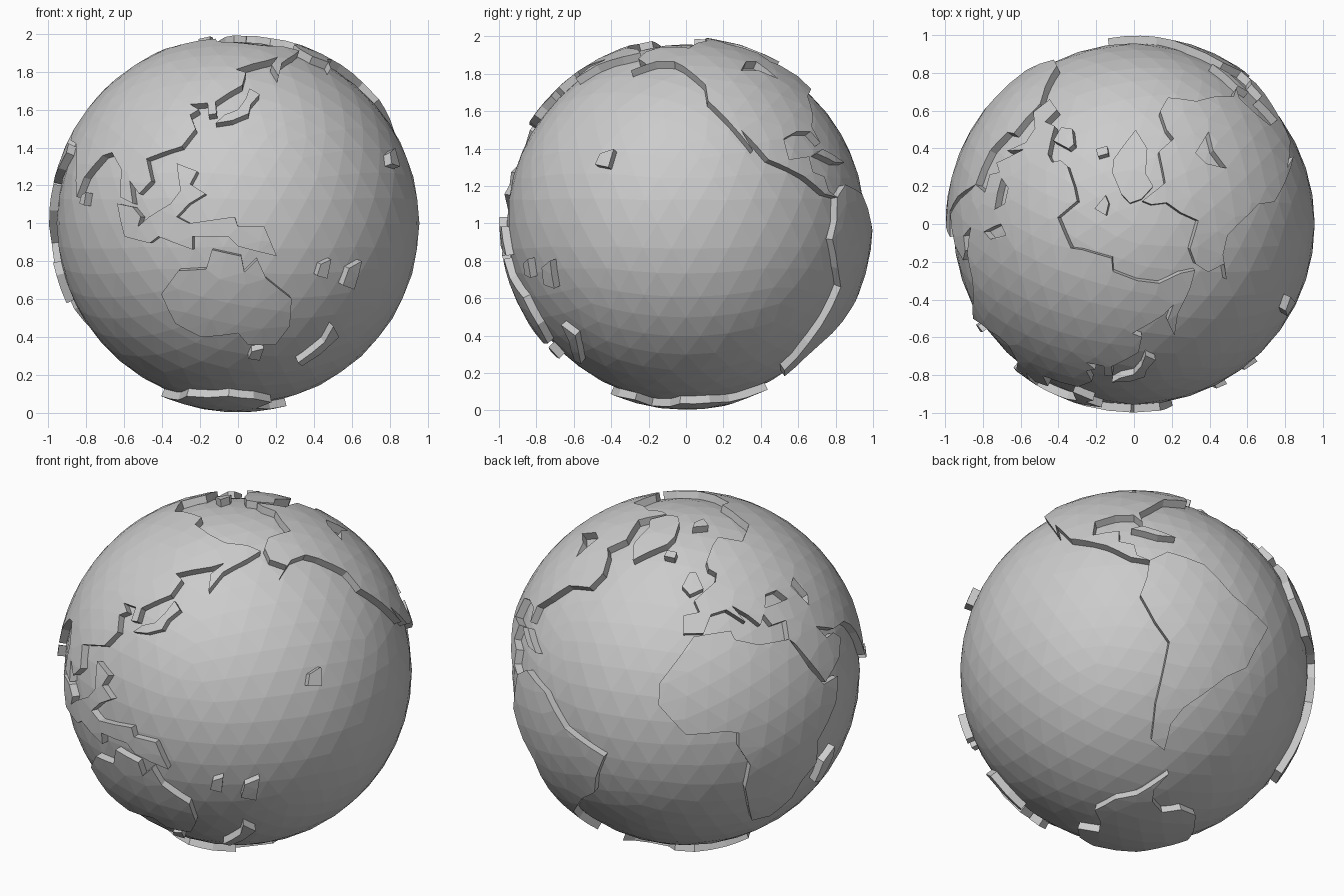
import bpy, bmesh
from math import radians, sin, cos, ceil, floor
from mathutils import Vector
from mathutils.geometry import delaunay_2d_cdt

if "Cube" in bpy.data.objects:
    bpy.data.objects.remove(bpy.data.objects["Cube"])

FRONT_LON = 137          # longitude facing -y
SEA_R, LAND_R, ROOT_R = 0.957, 0.998, 0.92
STEP = 0.14              # facet size
CENTRE = Vector((0, 0, 1))


def direction(lon, lat):
    a, b = radians(lon - FRONT_LON), radians(lat)
    return Vector((cos(b) * sin(a), -cos(b) * cos(a), sin(b)))


def outline(coords):
    """Unit directions round a coast, long runs subdivided along the sphere."""
    pts = [direction(*c) for c in coords]
    out = []
    for p, q in zip(pts, pts[1:] + pts[:1]):
        n = max(1, ceil(p.angle(q) / STEP))
        out += [p.slerp(q, i / n) for i in range(n)]
    return out


def inside(p, poly):
    hit = False
    for a, b in zip(poly, poly[1:] + poly[:1]):
        if (a.y > p.y) != (b.y > p.y):
            if p.x < (b.x - a.x) * (p.y - a.y) / (b.y - a.y) + a.x:
                hit = not hit
    return hit


def land(name, coords, holes=()):
    """Raised slab following the sphere, cut to a coast outline."""
    loops3 = [outline(c) for c in [coords, *holes]]
    c = sum(loops3[0], Vector()).normalized()
    u = c.orthogonal().normalized()
    v = c.cross(u)

    def flat(d):
        return Vector((d.dot(u), d.dot(v))) * (2 / (1 + d.dot(c)))

    def unflat(p):
        k = p.length_squared / 4
        return ((u * p.x + v * p.y) + c * (1 - k)) / (1 + k)

    loops = [[flat(d) for d in l] for l in loops3]

    def on_land(p):
        return inside(p, loops[0]) and not any(inside(p, h) for h in loops[1:])

    pts, edges = [], []
    for l in loops:
        s, n = len(pts), len(l)
        pts += l
        edges += [(s + i, s + (i + 1) % n) for i in range(n)]
    reach = max(p.length for p in loops[0])
    m = ceil(reach / STEP) + 1
    for j in range(-m, m + 1):
        for i in range(-m, m + 1):
            p = Vector(((i + 0.5 * (j % 2)) * STEP, j * STEP * 0.87))
            if on_land(p) and min((p - q).length for q in pts) > STEP * 0.35:
                pts.append(p)
    vs, _, fs, *_ = delaunay_2d_cdt(pts, edges, [], 0, 1e-6)
    bm = bmesh.new()
    top = [bm.verts.new(CENTRE + unflat(p) * LAND_R) for p in vs]
    low = [bm.verts.new(CENTRE + unflat(p) * ROOT_R) for p in vs]
    count = {}
    for f in fs:
        if not on_land(sum((vs[i] for i in f), Vector((0, 0))) / len(f)):
            continue
        bm.faces.new([top[i] for i in f])
        bm.faces.new([low[i] for i in reversed(f)])
        for a, b in zip(f, f[1:] + f[:1]):
            count[(a, b)] = 1
    for a, b in count:
        if (b, a) not in count:
            bm.faces.new((top[b], top[a], low[a], low[b]))
    bmesh.ops.delete(bm, geom=[w for w in bm.verts if not w.link_faces], context='VERTS')
    bmesh.ops.recalc_face_normals(bm, faces=bm.faces)
    me = bpy.data.meshes.new(name)
    bm.to_mesh(me)
    bm.free()
    ob = bpy.data.objects.new(name, me)
    bpy.context.collection.objects.link(ob)


# Ocean ball
bpy.ops.mesh.primitive_ico_sphere_add(subdivisions=4, radius=SEA_R, location=CENTRE)
bpy.context.object.name = "ocean"

# Continents, as (longitude, latitude) coast points
land("eurasia", [
    (35, 36), (28, 36), (26, 40), (23, 37), (19, 41), (13, 45), (17, 39), (10, 44),
    (3, 43), (-1, 37), (-9, 37), (-9, 43), (-2, 44), (-4, 48), (8, 54), (10, 57),
    (6, 59), (6, 62), (15, 68), (25, 71), (42, 66), (54, 68), (68, 69), (73, 72),
    (104, 77.5), (113, 74), (140, 72.5), (160, 70), (180, 69), (190, 66), (178, 63),
    (163, 58), (157, 51), (156, 57), (163, 61.5), (155, 59.5), (136, 54.5), (141, 53),
    (139, 47), (128, 40), (129, 35.5), (126, 35), (125, 39.5), (118, 39), (122, 37),
    (119, 35), (122, 30), (118, 24), (106, 20), (109, 13), (105, 9), (101, 13),
    (103, 6), (98, 8), (97, 16.5), (91, 22), (87, 21), (80, 14), (77.5, 8), (73, 18),
    (70, 22), (66, 25), (57, 26), (48, 30)],
    [[(28, 42), (31, 46), (38, 46), (41, 42), (34, 42)],
     [(50, 37), (48, 42), (47, 45), (52, 47), (53, 40)]])
land("arabia", [(33, 30), (35, 36), (48, 30), (51, 25), (56, 25), (59, 22), (54, 17),
                (44, 12.5), (39, 21), (35, 28)])
land("africa", [
    (33, 30), (20, 31), (11, 34), (10, 37), (-5, 36), (-10, 30), (-17, 21), (-17, 14),
    (-8, 4.5), (5, 5), (9, 4), (9, -1), (13, -8), (12, -17), (15, -27), (18, -34),
    (26, -34), (33, -27), (35, -20), (40, -15), (39, -6), (48, 4), (51, 12), (43, 12),
    (38, 19)])
land("north_america", [
    (-78, 8), (-84, 9), (-92, 14.5), (-105, 20), (-113, 30), (-110, 23), (-117, 33),
    (-124, 41), (-124, 48), (-134, 57), (-140, 60), (-152, 60), (-164, 55), (-157, 58.5),
    (-166, 62), (-166, 67), (-157, 71), (-130, 70), (-120, 75), (-100, 78), (-85, 82),
    (-63, 82.5), (-77, 77), (-80, 74), (-62, 66), (-68, 60), (-62, 58), (-56, 52),
    (-58, 46), (-70, 43), (-76, 36), (-81, 31), (-80, 25.5), (-83, 29.5), (-90, 29.5),
    (-97, 27), (-97, 20), (-88, 21), (-88, 16), (-83, 14.5), (-82, 10)],
    [[(-82, 51), (-84, 60), (-93, 60), (-102, 55), (-90, 55)]])
land("south_america", [
    (-78, 8), (-72, 12), (-60, 9), (-50, 0), (-35, -6), (-39, -15), (-41, -22),
    (-48, -27), (-57, -36), (-62, -40), (-66, -46), (-66, -55), (-74, -52), (-74, -40),
    (-71, -20), (-76, -14), (-81, -5), (-79, 1)])
land("australia", [
    (111, -22), (118, -14.5), (127, -14), (129, -8), (138, -10), (139, -15), (143, -11),
    (146, -17), (155, -23.5), (156, -33), (152, -40), (141, -40), (137, -35.5),
    (123, -37), (114, -32)])
land("antarctica", [
    (-58, -63), (-64, -70), (-60, -75), (-35, -78), (-20, -73), (0, -70), (30, -69),
    (50, -66), (75, -69), (95, -66), (130, -66), (150, -68), (170, -71), (165, -78),
    (-160, -79), (-140, -75), (-105, -74), (-80, -73), (-68, -69)])

# Larger islands
land("greenland", [(-44, 60), (-53, 66), (-56, 74), (-70, 77), (-60, 82), (-32, 83.5),
                   (-20, 80), (-20, 73), (-25, 69)])
land("east_indies", [
    (97, 6), (103, 5), (106, 2), (105, -1), (109, 2), (116, 6), (119, 10), (117, 18.5),
    (124, 16), (122, 12), (127, 9), (122, 6), (118, 2), (122, 0), (136, 2), (137, -1),
    (145, -1), (149, -10), (137, -7), (134, -4), (123, -4), (123, -8), (112, -4),
    (109, -6), (100, -4)])
land("japan", [(129, 32), (132, 35), (137, 37), (140, 41), (142, 45.5), (146, 43),
               (142, 39), (141, 35.5), (135, 33)])
land("new_zealand", [(165, -47.5), (173, -39), (174, -33), (179, -37), (174, -44),
                     (168, -49)])
land("madagascar", [(44, -16), (49, -12), (50, -16), (47, -25), (43, -24)])
land("british_isles", [(-6, 50), (-10, 53), (-6, 58), (-2, 58), (1, 52)])
land("iceland", [(-24, 64), (-23, 66.5), (-15, 66), (-16, 63.5)])
land("cuba", [(-84, 22), (-80, 23.5), (-69, 19), (-75, 19)])

# Small islets: centre and half sizes in degrees
for name, lon, lat, w, h in [("mid_ocean_islet", -161, 20.5, 3, 3), ("polar_islet", 16, 79, 14, 2),
                             ("reef_islet", 165, -14, 2.2, 3), ("east_islet", 176, -16, 3, 4.5),
                             ("south_islet", 144.5, -44, 3, 2.5), ("tropic_islet", 81, 7.5, 1.5, 2)]:
    land(name, [(lon - w, lat - h * 0.7), (lon - w * 0.6, lat + h * 0.5),
                (lon + w, lat + h), (lon + w * 0.7, lat - h)])
